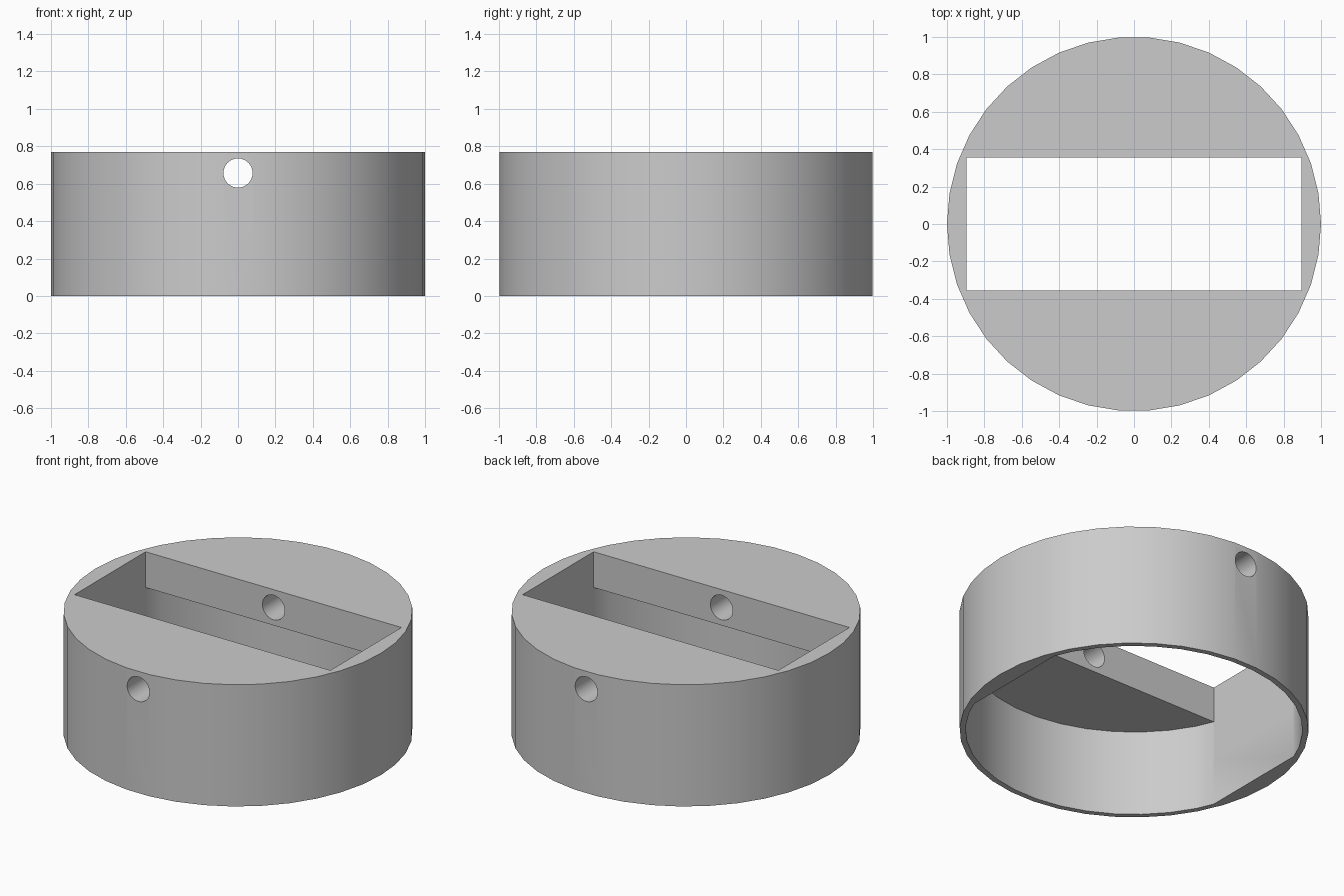
import bpy
import bmesh
import math
from mathutils import Matrix

if "Cube" in bpy.data.objects:
    bpy.data.objects.remove(bpy.data.objects["Cube"], do_unlink=True)

SIDES = 38
HEIGHT = 0.77
CAP_UNDERSIDE = 0.544
CAVITY_RADIUS = 0.966
SLOT_X, SLOT_Y = 0.895, 0.355
HOLE_RADIUS, HOLE_Z = 0.078, 0.657

grey = bpy.data.materials.new("plain grey")
grey.use_nodes = True
grey.diffuse_color = (0.6, 0.6, 0.6, 1)
grey.node_tree.nodes["Principled BSDF"].inputs["Base Color"].default_value = (0.6, 0.6, 0.6, 1)


def finish(name, bm):
    bmesh.ops.recalc_face_normals(bm, faces=bm.faces)
    mesh = bpy.data.meshes.new(name)
    bm.to_mesh(mesh)
    bm.free()
    mesh.materials.append(grey)
    obj = bpy.data.objects.new(name, mesh)
    bpy.context.collection.objects.link(obj)
    return obj


def prism(radius, low, high, sides):
    """Upright prism with its first corner on the x axis."""
    bm = bmesh.new()
    ring = [bm.verts.new((radius * math.cos(math.tau * i / sides),
                          radius * math.sin(math.tau * i / sides), low))
            for i in range(sides)]
    base = bm.faces.new(ring)
    top = bmesh.ops.extrude_face_region(bm, geom=[base], use_keep_orig=True)["geom"]
    for v in top:
        if isinstance(v, bmesh.types.BMVert):
            v.co.z = high
    return bm


# Round body
body = finish("round_body", prism(1, 0, HEIGHT, SIDES))

# Underside cavity, with a flat wall at each end of the slot
bm = prism(CAVITY_RADIUS, -0.1, CAP_UNDERSIDE, SIDES)
for side in (-1, 1):
    cut = bmesh.ops.bisect_plane(bm, geom=bm.verts[:] + bm.edges[:] + bm.faces[:],
                                 plane_co=(side * SLOT_X, 0, 0),
                                 plane_no=(side, 0, 0), clear_outer=True)
    edges = [e for e in cut["geom_cut"] if isinstance(e, bmesh.types.BMEdge)]
    for v in {v for e in edges for v in e.verts}:
        v.co.x = side * SLOT_X
    bmesh.ops.contextual_create(bm, geom=edges)
cavity = finish("cavity_cutter", bm)

# Rectangular slot through the cap
bm = bmesh.new()
bmesh.ops.create_cube(bm, size=2)
for v in bm.verts:
    v.co = (v.co.x * SLOT_X, v.co.y * SLOT_Y, 1 if v.co.z > 0 else 0.3)
slot = finish("slot_cutter", bm)

# Cross hole from front to back
bm = prism(HOLE_RADIUS, -1.2, 1.2, 32)
bm.transform(Matrix.Translation((0, 0, HOLE_Z)) @ Matrix.Rotation(math.pi / 2, 4, "X"))
hole = finish("hole_cutter", bm)

# Carve the body
bpy.ops.object.select_all(action="DESELECT")
bpy.context.view_layer.objects.active = body
body.select_set(True)
for cutter in (cavity, slot, hole):
    cutter.hide_render = True
    mod = body.modifiers.new(cutter.name, "BOOLEAN")
    mod.operation = "DIFFERENCE"
    mod.solver = "EXACT"
    mod.object = cutter
    bpy.ops.object.modifier_apply(modifier=mod.name)
    bpy.data.objects.remove(cutter, do_unlink=True)

bpy.ops.object.shade_smooth_by_angle(angle=math.radians(30))
